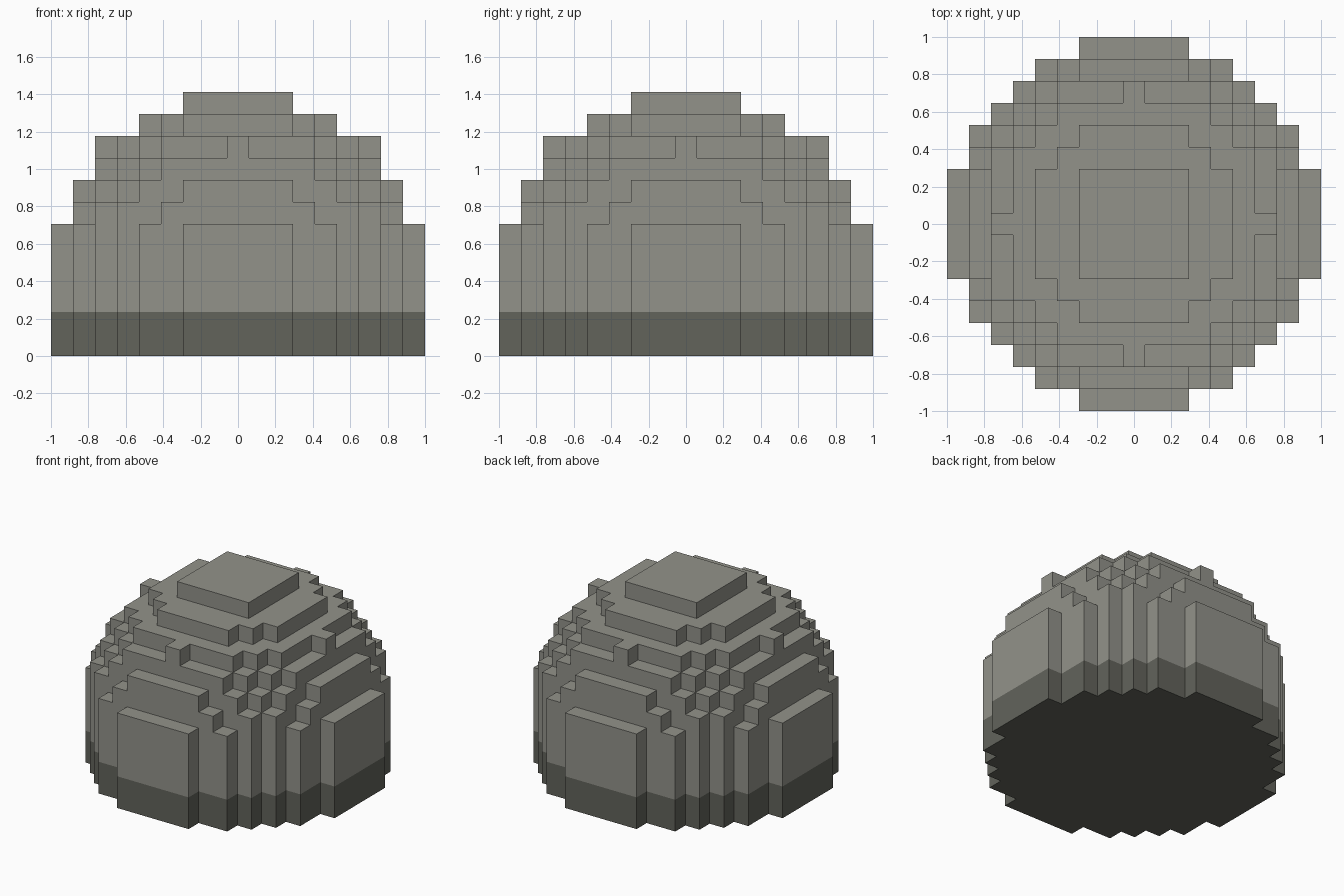
import bpy
import bmesh
from math import radians
from mathutils import Vector

cube = bpy.data.objects.get("Cube")
if cube:
    bpy.data.objects.remove(cube, do_unlink=True)

DIAMETER = 17            # blocks across
HALF = DIAMETER // 2
LAYERS = 12              # blocks high
BAND = 2                 # layers in the dark base band
SIZE = 2 / DIAMETER
CENTRE = LAYERS - 1 - HALF   # layer at the sphere's middle


def material(name, colour):
    mat = bpy.data.materials.new(name)
    mat.use_nodes = True
    mat.diffuse_color = (*colour, 1)
    bsdf = mat.node_tree.nodes["Principled BSDF"]
    bsdf.inputs["Base Color"].default_value = (*colour, 1)
    bsdf.inputs["Roughness"].default_value = 0.9
    return mat


def filled(x, y, layer):
    """Blocky half sphere that continues downward as a straight drum."""
    if not 0 <= layer < LAYERS:
        return False
    rise = max(layer - CENTRE, 2)
    return x * x + y * y + rise * rise <= (DIAMETER / 2) ** 2


def block_shell(name, layers, mat):
    """Outer faces of the blocks in the given layers, merged into flat panels."""
    bm = bmesh.new()
    span = range(-HALF, HALF + 1)
    blocks = [(x, y, z) for z in layers for x in span for y in span if filled(x, y, z)]
    for block in blocks:
        centre = Vector(block) + Vector((0, 0, 0.5))
        for axis in range(3):
            for sign in (-1, 1):
                normal = Vector((0, 0, 0))
                normal[axis] = sign
                if filled(*(int(c) for c in Vector(block) + normal)):
                    continue
                u = Vector((0, 0, 0))
                u[(axis + 1) % 3] = 0.5
                v = normal.cross(u)
                middle = centre + normal / 2
                corners = (middle - u - v, middle + u - v, middle + u + v, middle - u + v)
                bm.faces.new([bm.verts.new(c * SIZE) for c in corners])
    bmesh.ops.remove_doubles(bm, verts=bm.verts, dist=SIZE / 100)
    bmesh.ops.dissolve_limit(bm, angle_limit=radians(1), verts=bm.verts, edges=bm.edges)
    mesh = bpy.data.meshes.new(name)
    bm.to_mesh(mesh)
    bm.free()
    mesh.materials.append(mat)
    obj = bpy.data.objects.new(name, mesh)
    bpy.context.collection.objects.link(obj)
    return obj


# Dark band at the foot, lighter stepped dome above
block_shell("base_band", range(BAND), material("dark grey", (0.122, 0.125, 0.105)))
block_shell("stepped_dome", range(BAND, LAYERS), material("stone grey", (0.288, 0.288, 0.254)))
